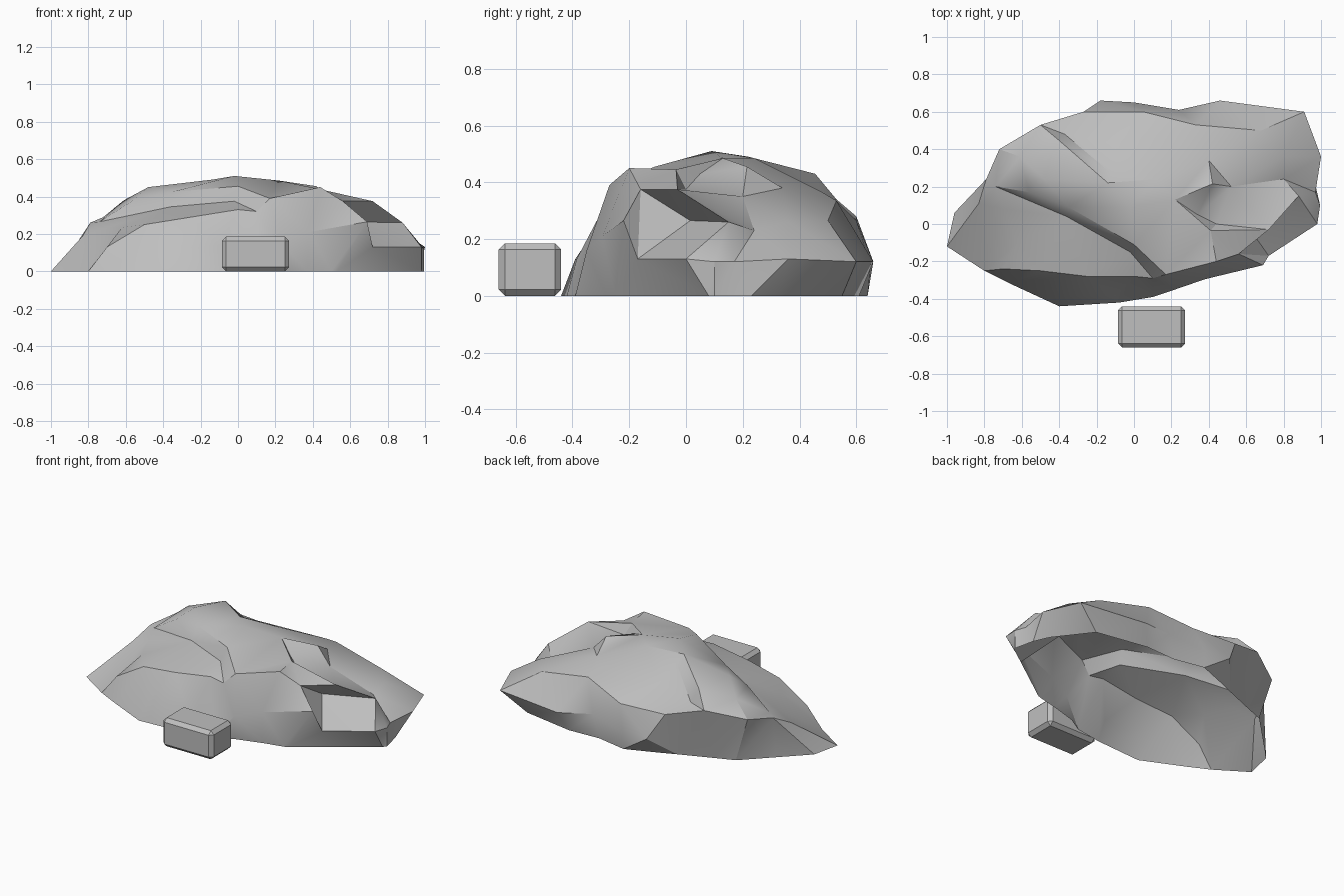
import bpy
import bmesh
import math
from mathutils import Vector
from mathutils.geometry import delaunay_2d_cdt

default = bpy.data.objects.get("Cube")
if default:
    bpy.data.objects.remove(default, do_unlink=True)


def make_material(name, rgb):
    mat = bpy.data.materials.new(name)
    mat.use_nodes = True
    colour = (*rgb, 1.0)
    mat.diffuse_color = colour
    mat.node_tree.nodes["Principled BSDF"].inputs["Base Color"].default_value = colour
    return mat


def add_object(name, bm, mat):
    mesh = bpy.data.meshes.new(name)
    bm.to_mesh(mesh)
    bm.free()
    mesh.materials.append(mat)
    obj = bpy.data.objects.new(name, mesh)
    bpy.context.collection.objects.link(obj)
    return obj


grey = make_material("stone grey", (0.52, 0.52, 0.52))

# Widest outline of the boulder, left tip first, going round by the back.
# Points off the ground also give the x and y of the foot below them.
outline = [
    (-1, -.12, 0), (-.96, .06, 0), (-.79, .24, .26, -.8, .22),
    (-.72, .4, .29, -.63, .39), (-.5, .53, .34, -.5, .44), (-.27, .6, .28, -.3, .52),
    (-.18, .66, .12, -.18, .57), (0, .65, .11, 0, .64), (.24, .61, .15, .2, .6),
    (.46, .66, .12, .41, .61), (.91, .6, .12, .75, .55), (1, .36, .13, .92, .33),
    (.97, .17, .12, .965, .23), (.995, .1, .12, .995, .1), (.98, 0, .13, .98, .08),
    (.72, -.17, .13, .53, -.24), (.69, -.22, .265, .5, -.25),
    (.38, -.295, .21, .37, -.28), (.22, -.35, .16, .2, -.33),
    (.1, -.39, 0), (-.08, -.42, 0), (-.4, -.44, 0), (-.66, -.32, 0), (-.8, -.25, 0),
]

# Break lines on the stone, each kept as mesh edges
upper_crease = [(-.56, .17, .38), (-.35, .09, .425), (0, -.11, .455), (.17, -.27, .39)]
lower_crease = [(-.74, .2, .265), (-.36, .04, .345), (-.02, -.15, .375), (.1, -.29, .32)]
left_lobe = [(-.83, .11, .19), (-.7, .08, .235), (-.62, -.1, .235), (-.7, -.24, .13)]
front_brow = [(-.5, -.25, .25), (-.25, -.28, .29), (0, -.28, .33)]
front_wall = [(-.36, -.39, .13), (-.1, -.385, .13)]
slab_edge = [(.22, .13, .485), (.41, -.035, .445), (.72, -.03, .375)]
slab_front = [(.44, -.2, .45), (.56, -.16, .375), (.72, -.03, .375), (.88, .15, .26)]
right_plate = [(.34, .05, .43), (.44, 0, .375), (.72, -.03, .375), (.88, .15, .26),
               (.8, .24, .23), (.52, .2, .35), (.34, .05, .43)]
plate_wall = [(.34, .05, .43), (.42, .215, .455), (.4, .34, .38), (.8, .36, .26)]
back_step = [(.12, .24, .485), (-.14, .22, .49), (-.41, .455, .43)]
step_foot = [(-.12, .27, .45), (-.37, .48, .34), (.05, .6, .265)]
back_shelf = [(-.11, .43, .38), (.33, .53, .335), (.68, .5, .265)]
loose_points = [(-.61, .36, .38), (-.48, .24, .45), (-.02, .09, .51), (.3, .48, .365)]

# Hollow under the ledge: its corner is drawn in front, then pushed inward
hollow_corner = (.73, -.11, .265)
hollow_depth = Vector((-.14, .125, 0))
hollow_roof = [(.56, -.16, .375), hollow_corner, (.88, .15, .26)]
hollow_floor = [(.72, -.17, .13), hollow_corner]

lines = [upper_crease, lower_crease, left_lobe, front_brow, front_wall, slab_edge,
         slab_front, right_plate, plate_wall, back_step, step_foot, back_shelf,
         hollow_roof, hollow_floor]

# Join outline and break lines into one faceted skin
points = [p[:3] for p in outline]
count = len(outline)
edges = [(i, (i + 1) % count) for i in range(count)]
for line in lines:
    start = len(points)
    points += line
    edges += [(start + i, start + i + 1) for i in range(len(line) - 1)]
points += loose_points

flat = [Vector(p[:2]) for p in points]
_, _, faces, origins, _, _ = delaunay_2d_cdt(flat, edges, [list(range(count))], 1, 1e-5)

bm = bmesh.new()
skin = {}
verts = []
for source in origins:
    vert = bm.verts.new(points[source[0]])
    skin.update({i: vert for i in source})
    verts.append(vert)
for face in faces:
    bm.faces.new([verts[i] for i in face])
skin[points.index(hollow_corner)].co += hollow_depth

# Undercut skirt down to the ground, leaving the underside open
feet = [bm.verts.new((*p[-2:], 0)) if len(p) > 3 else skin[i]
        for i, p in enumerate(outline)]
for i in range(count):
    j = (i + 1) % count
    ring = list(dict.fromkeys([skin[i], skin[j], feet[j], feet[i]]))
    if len(ring) > 2:
        bm.faces.new(ring)
bmesh.ops.triangulate(bm, faces=bm.faces[:])
bmesh.ops.recalc_face_normals(bm, faces=bm.faces[:])
if sum(f.normal.z * f.calc_area() for f in bm.faces) < 0:
    bmesh.ops.reverse_faces(bm, faces=bm.faces[:])
boulder = add_object("boulder", bm, grey)

bpy.ops.object.select_all(action="DESELECT")
boulder.select_set(True)
bpy.context.view_layer.objects.active = boulder
bpy.ops.object.shade_smooth_by_angle(angle=math.radians(30))

# Small chamfered block in front
bm = bmesh.new()
bmesh.ops.create_cube(bm, size=1)
bmesh.ops.scale(bm, vec=(.36, .22, .185), verts=bm.verts[:])
bmesh.ops.translate(bm, vec=(.094, -.55, .0925), verts=bm.verts[:])
bmesh.ops.bevel(bm, geom=bm.edges[:], offset=.022, segments=1, affect="EDGES")
add_object("small_block", bm, grey)
